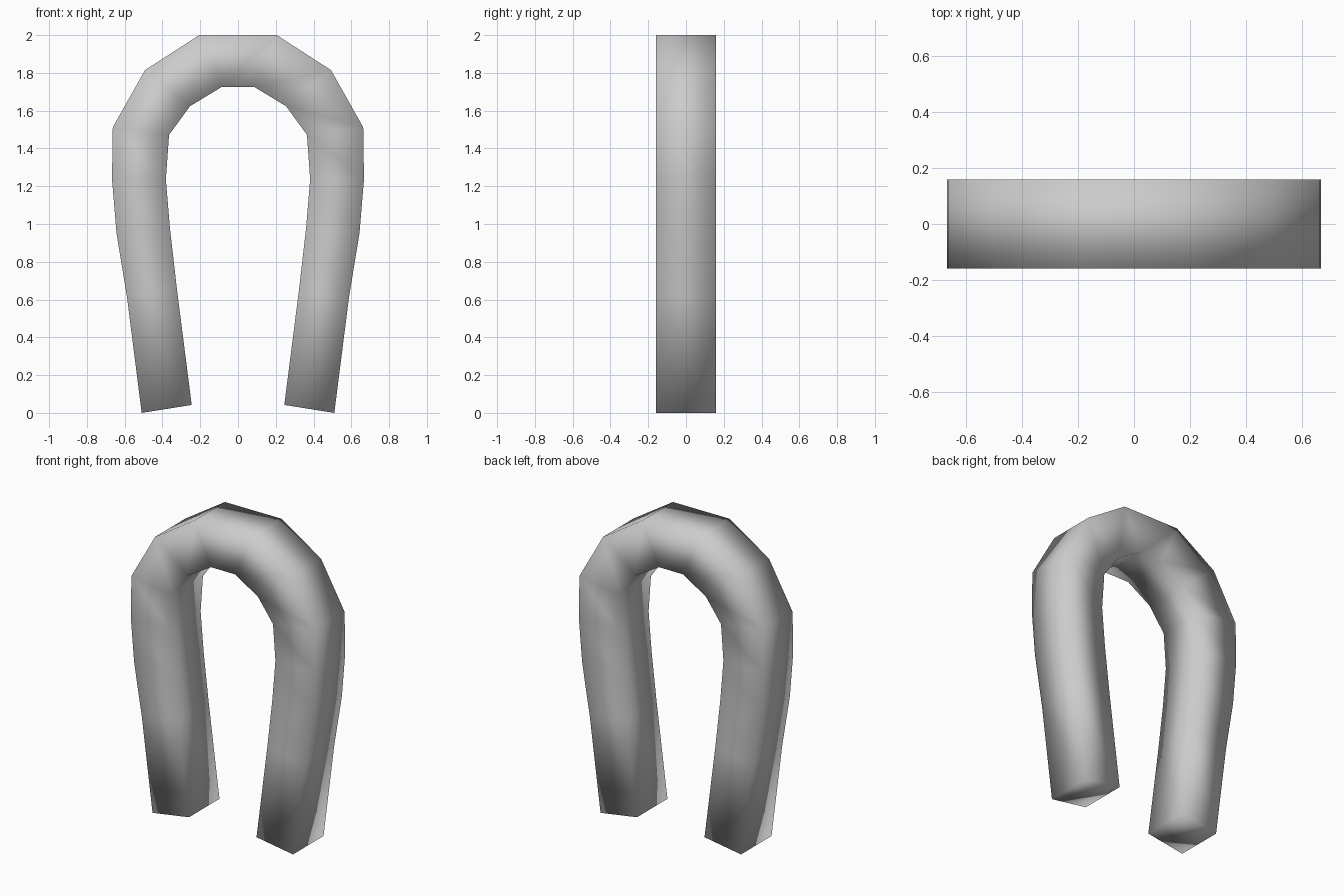
import bpy, bmesh

if "Cube" in bpy.data.objects:
    bpy.data.objects.remove(bpy.data.objects["Cube"])

HALF_DEPTH = 0.158
# mitre lines of the left leg, bottom to top: outer x, z and inner x, z
LEFT = [(-0.51, 0.0, -0.245, 0.042), (-0.588, 0.615, -0.323, 0.652),
        (-0.643, 0.95, -0.36, 0.975), (-0.667, 1.236, -0.382, 1.236),
        (-0.663, 1.512, -0.365, 1.472), (-0.492, 1.815, -0.254, 1.624),
        (-0.205, 2.0, -0.087, 1.725)]
RIGHT = [(-a, b, -c, d) for a, b, c, d in reversed(LEFT)]


def add_ring(bm, ox, oz, ix, iz):
    """Four-sided cross-section on one mitre line."""
    d = HALF_DEPTH
    return [bm.verts.new(p) for p in
            ((ox, -d, oz), (ox, d, oz), (ix, d, iz), (ix, -d, iz))]


# bent square bar swept through the rings, with capped ends
bm = bmesh.new()
rings = [add_ring(bm, *line) for line in LEFT + RIGHT]
for a, b in zip(rings, rings[1:]):
    for i in range(4):
        j = (i + 1) % 4
        bm.faces.new((a[i], a[j], b[j], b[i]))
bm.faces.new(rings[0])
bm.faces.new(rings[-1])
bmesh.ops.recalc_face_normals(bm, faces=bm.faces)
for f in bm.faces:
    f.smooth = True

mesh = bpy.data.meshes.new("horseshoe_bar")
bm.to_mesh(mesh)
bm.free()
bar = bpy.data.objects.new("horseshoe_bar", mesh)
bpy.context.collection.objects.link(bar)
